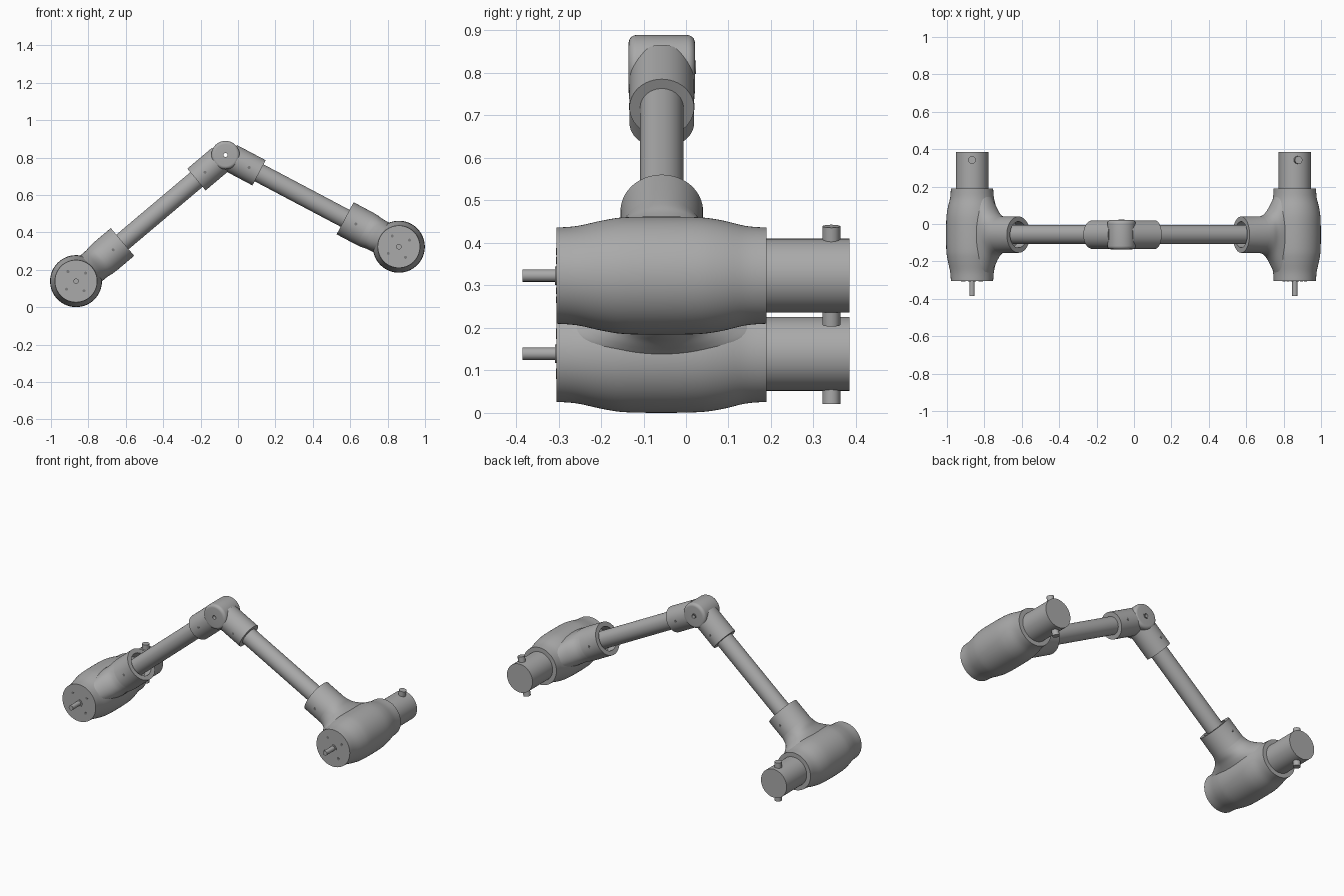
import bpy, bmesh, math
from mathutils import Vector, Matrix

if "Cube" in bpy.data.objects:
    bpy.data.objects.remove(bpy.data.objects["Cube"])

grey = bpy.data.materials.new("plain grey")
grey.diffuse_color = (0.4, 0.4, 0.4, 1)
grey.use_nodes = True
grey.node_tree.nodes["Principled BSDF"].inputs["Base Color"].default_value = grey.diffuse_color
dark = bpy.data.materials.new("dark grey")
dark.diffuse_color = (0.2, 0.2, 0.2, 1)
dark.use_nodes = True
dark.node_tree.nodes["Principled BSDF"].inputs["Base Color"].default_value = dark.diffuse_color

YC = -0.057                     # plane of the arms
Y = Vector((0, 1, 0))


def frame(origin, axis, side):
    """Matrix whose local z is axis and local y is side."""
    z = Vector(axis).normalized()
    x = Vector(side).cross(z).normalized()
    y = z.cross(x)
    m = Matrix((x, y, z)).transposed().to_4x4()
    m.translation = Vector(origin)
    return m


def loft(name, sections, m, n=48, hollow=False, mat=grey):
    """Skin ellipses (height, radius x, radius y) along local z."""
    bm = bmesh.new()
    rings = []
    for s in sections:
        h, rx, ry = s[0], s[1], s[-1]
        rings.append([bm.verts.new((rx * math.cos(2 * math.pi * i / n),
                                    ry * math.sin(2 * math.pi * i / n), h))
                      for i in range(n)])
    pairs = list(zip(rings, rings[1:]))
    if hollow:
        pairs.append((rings[-1], rings[0]))
    else:
        bm.faces.new(rings[0])
        bm.faces.new(rings[-1])
    for a, b in pairs:
        for i in range(n):
            j = (i + 1) % n
            bm.faces.new((a[i], a[j], b[j], b[i]))
    bmesh.ops.recalc_face_normals(bm, faces=bm.faces)
    for f in bm.faces:
        f.smooth = True
    for e in bm.edges:
        e.smooth = e.calc_face_angle(0) < math.radians(35)
    bm.transform(m)
    me = bpy.data.meshes.new(name)
    bm.to_mesh(me)
    bm.free()
    me.materials.append(mat)
    ob = bpy.data.objects.new(name, me)
    bpy.context.collection.objects.link(ob)
    return ob


def smooth_profile(pts, steps=4):
    """Catmull-Rom smoothing of a section list."""
    out = []
    for i in range(len(pts) - 1):
        p = [Vector(pts[max(0, min(len(pts) - 1, k))]) for k in (i - 1, i, i + 1, i + 2)]
        for s in range(steps):
            t = s / steps
            out.append(tuple(0.5 * (2 * p[1] + (p[2] - p[0]) * t
                       + (2 * p[0] - 5 * p[1] + 4 * p[2] - p[3]) * t * t
                       + (3 * p[1] - p[0] - 3 * p[2] + p[3]) * t ** 3)))
    return out + [tuple(pts[-1])]


BODY = smooth_profile([(-.305, .113, .113), (-.255, .117, .117), (-.19, .131, .131),
                       (-.13, .138, .138), (.015, .138, .138), (.08, .131, .131),
                       (.14, .117, .117), (.19, .113, .113)])
NECK = smooth_profile([(.04, .09, .235), (.085, .09, .233), (.105, .09, .222),
                       (.125, .09, .185), (.15, .091, .14), (.175, .095, .112),
                       (.205, .097, .098)])

pivot = Vector((-.067, YC, .813))
# motor centre, pin tilt, screw angle
for side, mx, mz, tilt, screw_a in (("left", -.866, .139, 0, 40), ("right", .86, .323, 10, 32)):
    axle = frame((mx, 0, mz), Y, (0, 0, 1))
    # motor housing, rear drum, shaft and its collar
    loft(side + "_motor_housing", BODY, axle, 64)
    loft(side + "_rear_drum", [(.15, .087), (.385, .087)], axle)
    loft(side + "_shaft", [(-.385, .0145), (-.30, .0145)], axle, 16)
    loft(side + "_shaft_collar", [(-.308, .022), (-.30, .022)], axle, 24)
    # cross pin through the drum
    t = math.radians(tilt)
    up = Vector((math.sin(t), 0, math.cos(t)))
    loft(side + "_cross_pin", [(-.118, .021), (.118, .021)], frame((mx, .342, mz), up, Y), 12)
    # four cover screws
    for k in range(4):
        a = math.radians(screw_a + 90 * k)
        p = (mx + .067 * math.cos(a), 0, mz + .067 * math.sin(a))
        loft(f"{side}_cover_screw_{k + 1}", [(-.3065, .008), (-.30, .008)],
             frame(p, Y, (0, 0, 1)), 12, mat=dark)

    # arm from the motor to the elbow
    base = Vector((mx, YC, mz))
    d = pivot - base
    L = d.length
    arm = frame(base, d, Y)
    loft(side + "_socket", NECK + [(.325, .097, .097), (.325, .07, .07), (.27, .07, .07)], arm, 64)
    loft(side + "_tube", [(.26, .051), (L - .18, .051)], arm)
    loft(side + "_elbow_socket", [(L - .203, .076), (L - .03, .076)], arm)
    # clamping screws on the front and back of both sockets
    d.normalize()
    for part, dist, r in (("socket", .26, .097), ("elbow", L - .143, .076)):
        for face, s in (("front", -1), ("back", 1)):
            loft(f"{side}_{part}_{face}_screw", [(r - .01, .008), (r + .001, .008)],
                 frame(base + d * dist, Y * s, (0, 0, 1)), 12, mat=dark)

# elbow hinge with rounded rims and a bore through its axis
R, H, B = .076, .078, .018
rim = [(H - B + B * math.sin(a), R - B + B * math.cos(a))
       for a in (math.radians(15 * k) for k in range(7))]
prof = [(-H, .011)] + [(-h, r) for h, r in reversed(rim)] + rim + [(H, .011)]
loft("elbow_hinge", prof, frame(pivot, Y, (0, 0, 1)), 48, hollow=True)
# small washer round the bore
loft("hinge_washer", [(H - .01, .011), (H - .01, .016), (H + .003, .016), (H + .003, .011)],
     frame(pivot, Y, (0, 0, 1)), 24, hollow=True)
